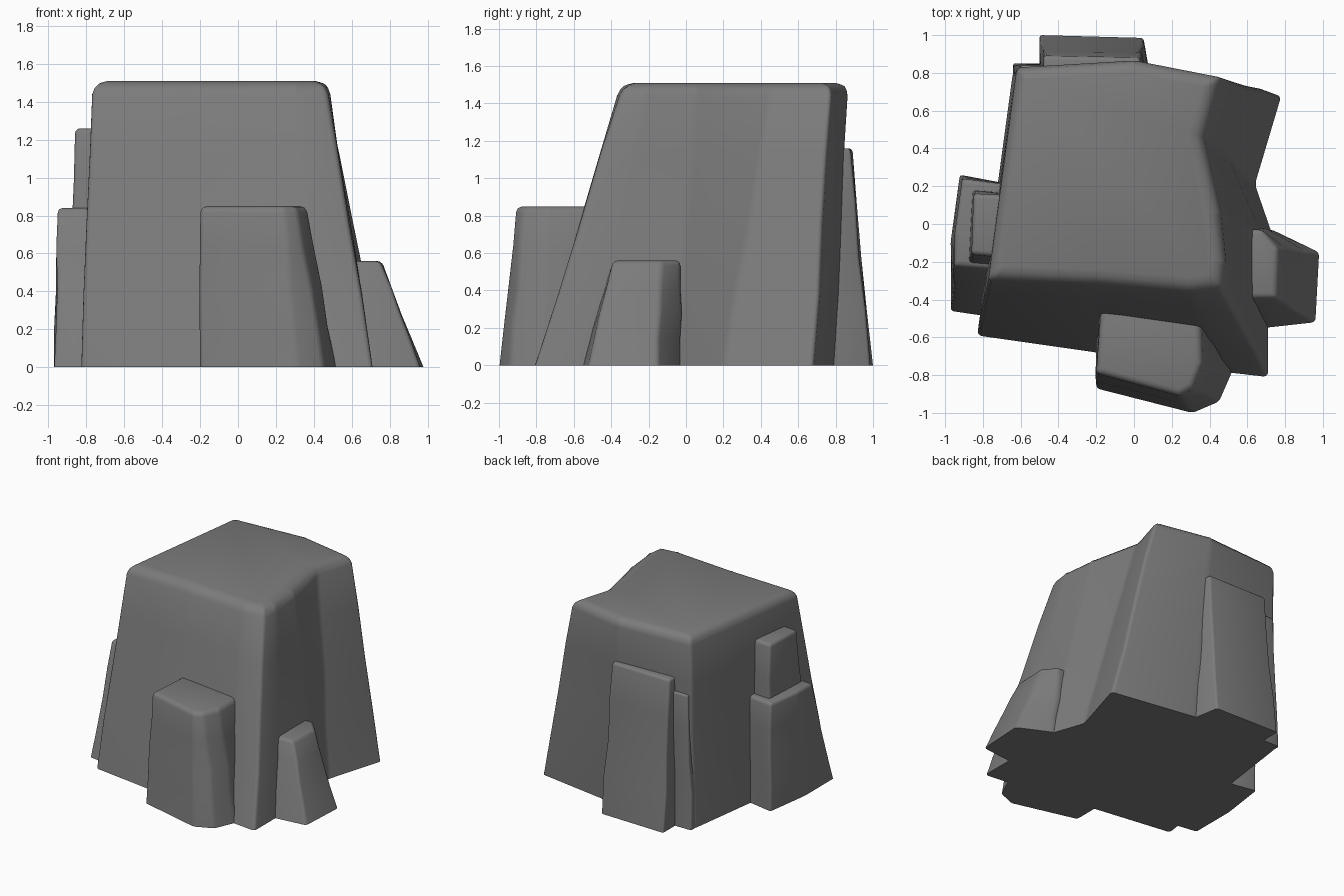
import bpy, bmesh, math, random
from mathutils import Vector

random.seed(4)
cube = bpy.data.objects.get("Cube")
if cube:
    bpy.data.objects.remove(cube, do_unlink=True)

# Single stone colour
GREY = (0.2, 0.2, 0.2, 1.0)
stone = bpy.data.materials.new("grey stone")
stone.use_nodes = True
stone.diffuse_color = GREY
stone.node_tree.nodes["Principled BSDF"].inputs["Base Color"].default_value = GREY
stone.node_tree.nodes["Principled BSDF"].inputs["Roughness"].default_value = 0.9


def rock(name, foot, crown, z_top, rim, corner, z_low=0.0, rows=4, wobble=0.008):
    """Loft a foot outline up to a crown outline, then soften rim and corners."""
    bm = bmesh.new()
    weight = bm.edges.layers.float.new("bevel_weight_edge")
    rings = []
    for r in range(rows + 1):
        t = r / rows
        ring = []
        for a, b in zip(foot, crown):
            p = Vector((*a, z_low)).lerp(Vector((*b, z_top)), t)
            if 0 < r < rows:
                p.x += random.uniform(-wobble, wobble)
                p.y += random.uniform(-wobble, wobble)
            ring.append(bm.verts.new(p))
        rings.append(ring)
    n = len(foot)
    for low, high in zip(rings, rings[1:]):
        for i in range(n):
            j = (i + 1) % n
            bm.faces.new((low[i], low[j], high[j], high[i]))
            bm.edges.get((low[i], high[i]))[weight] = corner / rim
    bm.faces.new(rings[0][::-1])
    bm.faces.new(rings[-1])
    for i in range(n):
        bm.edges.get((rings[-1][i], rings[-1][(i + 1) % n]))[weight] = 1.0
    bmesh.ops.recalc_face_normals(bm, faces=bm.faces)
    mesh = bpy.data.meshes.new(name)
    bm.to_mesh(mesh)
    bm.free()
    mesh.materials.append(stone)
    ob = bpy.data.objects.new(name, mesh)
    bpy.context.collection.objects.link(ob)
    bpy.ops.object.select_all(action="DESELECT")
    ob.select_set(True)
    bpy.context.view_layer.objects.active = ob
    bevel = ob.modifiers.new("worn edges", "BEVEL")
    bevel.limit_method = "WEIGHT"
    bevel.width = rim
    bevel.segments = 3
    bpy.ops.object.modifier_apply(modifier=bevel.name)
    bpy.ops.object.shade_smooth_by_angle(angle=math.radians(35))
    return ob


# Large central boulder with a notch in its left wall
rock("main_boulder",
     [(-.83, -.59), (-.2, -.68), (.45, -.78), (.71, -.81), (.71, -.5),
      (.73, -.05), (.64, .21), (.78, .68), (.1, .79), (-.64, .81)],
     [(-.77, -.29), (-.2, -.31), (.3, -.35), (.46, -.33), (.48, -.2),
      (.45, .06), (.36, .47), (.45, .78), (0, .87), (-.62, .83)],
     1.51, rim=.07, corner=.025)

# Block leaning on the front
rock("front_block",
     [(-.2, -.87), (.31, -1.0), (.45, -.94), (.52, -.78), (.5, -.5), (-.2, -.5)],
     [(-.2, -.79), (.24, -.91), (.31, -.87), (.36, -.74), (.35, -.4), (-.17, -.4)],
     .85, rim=.035, corner=.02)

# Low block on the left
rock("left_block",
     [(.6, -.56), (.96, -.52), (.98, -.15), (.73, -.03), (.5, -.03)],
     [(.5, -.39), (.75, -.39), (.76, -.13), (.68, -.03), (.45, -.03)],
     .56, rim=.025, corner=.02)

# Stepped pair of blocks on the right
rock("right_lower_block",
     [(-.97, -.46), (-.7, -.5), (-.6, .2), (-.92, .26), (-.97, -.1)],
     [(-.95, -.22), (-.7, -.24), (-.6, .2), (-.91, .24), (-.95, -.05)],
     .84, rim=.025, corner=.015)
rock("right_upper_block",
     [(-.88, -.22), (-.65, -.24), (-.6, .16), (-.86, .18)],
     [(-.86, -.16), (-.65, -.18), (-.6, .15), (-.85, .16)],
     1.26, rim=.025, corner=.02, z_low=.7, rows=2)

# Thin slab against the back
rock("back_slab",
     [(-.5, .7), (.1, .7), (.05, .985), (-.5, 1.0)],
     [(-.48, .7), (.06, .7), (.03, .88), (-.48, .89)],
     1.16, rim=.02, corner=.015)
# Narrow ledge beside the slab
rock("back_ledge",
     [(-.64, .7), (-.45, .7), (-.45, .85), (-.64, .85)],
     [(-.6, .7), (-.45, .7), (-.45, .84), (-.6, .84)],
     1.05, rim=.015, corner=.01)
